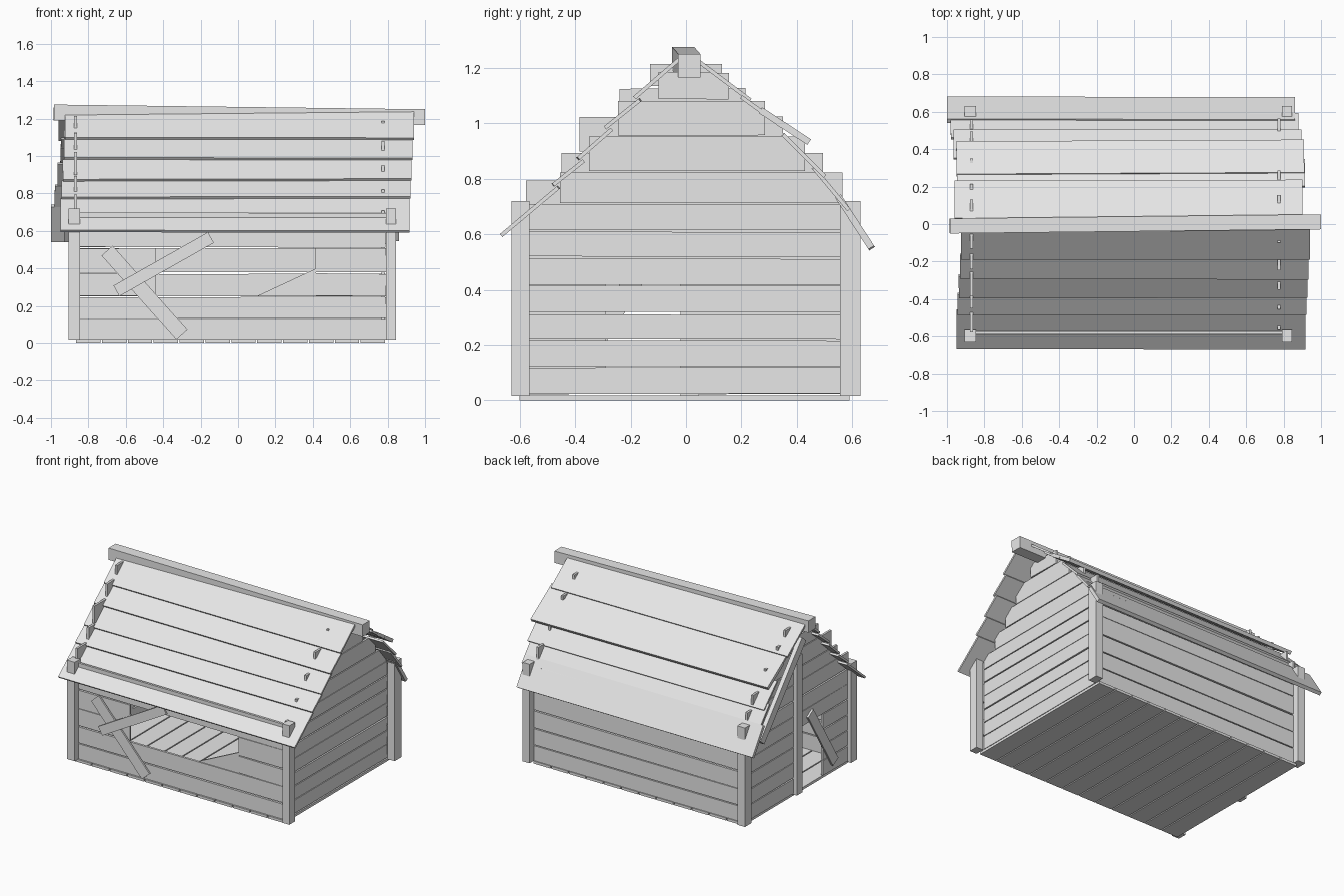
import bpy
import bmesh
import random
from mathutils import Matrix, Vector

random.seed(4)
if "Cube" in bpy.data.objects:
    bpy.data.objects.remove(bpy.data.objects["Cube"])

# Single weathered wood colour
wood = bpy.data.materials.new("pale_grey_wood")
wood.use_nodes = True
GREY = (0.8, 0.8, 0.8, 1)
wood.diffuse_color = GREY
wood.node_tree.nodes["Principled BSDF"].inputs["Base Color"].default_value = GREY


def add_mesh(name, bm):
    bmesh.ops.recalc_face_normals(bm, faces=bm.faces)
    mesh = bpy.data.meshes.new(name)
    bm.to_mesh(mesh)
    bm.free()
    mesh.materials.append(wood)
    obj = bpy.data.objects.new(name, mesh)
    bpy.context.collection.objects.link(obj)
    return obj


def beam(name, start, end, width, depth, facing):
    """Box from start to end; depth is measured along the facing direction."""
    a, b = Vector(start), Vector(end)
    along = (b - a).normalized()
    side = Vector(facing).cross(along).normalized()
    out = along.cross(side)
    rot = Matrix((along, side, out)).transposed().to_4x4()
    size = Matrix.Diagonal(((b - a).length, width, depth, 1))
    bm = bmesh.new()
    bmesh.ops.create_cube(bm, size=1, matrix=Matrix.Translation((a + b) / 2) @ rot @ size)
    return add_mesh(name, bm)


def box(name, x, y, z):
    mid = [(r[0] + r[1]) / 2 for r in (x, y, z)]
    return beam(name, (x[0], mid[1], mid[2]), (x[1], mid[1], mid[2]),
                y[1] - y[0], z[1] - z[0], (0, 0, 1))


def wobble():
    return random.uniform(-0.003, 0.003)


def wall_plank(name, axis, offset, span, rows, thick=0.016):
    """Upright plank, running along x (long wall) or y (gable)."""
    z = (rows[0] + rows[1]) / 2
    ends = []
    for s in span:
        h = z + wobble()
        ends.append((s, offset, h) if axis == "x" else (offset, s, h))
    facing = (0, 1, 0) if axis == "x" else (1, 0, 0)
    return beam(name, ends[0], ends[1], rows[1] - rows[0] - 0.006, thick, facing)


def pairs(values):
    return list(zip(values, values[1:]))


# Floor boards
count, x0, x1 = 12, -0.87, 0.79
pitch = (x1 - x0) / count
for i in range(count):
    left = x0 + i * pitch
    box("floor_board", (left + 0.004, left + pitch - 0.004), (-0.6, 0.59), (0, 0.018))

# Corner posts, reaching up through the roof
for x in ((-0.905, -0.845), (0.79, 0.845)):
    box("front_post", x, (-0.63, -0.565), (0.016, 0.72))
    box("back_post", x, (0.555, 0.63), (0.016, 0.72))

# Long walls; the front one has a wide opening
levels = [0.015, 0.13, 0.25, 0.375, 0.51]
LEFT, RIGHT = -0.85, 0.79
for row in pairs(levels + [0.6, 0.7]):
    wall_plank("back_wall_plank", "x", 0.575, (LEFT, RIGHT), row)
for row in pairs(levels + [0.7]):
    if 0.2 < row[0] < 0.5:
        wall_plank("front_wall_plank", "x", -0.58, (LEFT, -0.44), row)
        wall_plank("front_wall_plank", "x", -0.58, (0.415, RIGHT), row)
    else:
        wall_plank("front_wall_plank", "x", -0.58, (LEFT, RIGHT), row)

# Splintered remnant in the lower corner of the opening
bm = bmesh.new()
tri = [bm.verts.new((x, -0.588, z)) for x, z in ((0.1, 0.252), (0.418, 0.252), (0.418, 0.4))]
face = bm.faces.new(tri)
ext = bmesh.ops.extrude_face_region(bm, geom=[face])
bmesh.ops.translate(bm, vec=(0, 0.016, 0),
                    verts=[v for v in ext["geom"] if isinstance(v, bmesh.types.BMVert)])
add_mesh("broken_plank", bm)

# Crossed boards nailed to the front
beam("cross_board_long", (-0.3, -0.604, 0.045), (-0.7, -0.604, 0.495), 0.08, 0.012, (0, 1, 0))
beam("cross_board_short", (-0.65, -0.616, 0.28), (-0.145, -0.616, 0.565), 0.065, 0.012, (0, 1, 0))

# Right-hand model-left gable: closed, stepped planks
for row in pairs([0.02, 0.12, 0.22, 0.315, 0.415, 0.515, 0.61, 0.71]):
    wall_plank("left_gable_plank", "y", 0.775, (-0.565, 0.56), row)
steps = [(-0.455, 0.565), (-0.35, 0.43), (-0.245, 0.285), (-0.1, 0.155)]
for row, span in zip(pairs([0.71, 0.825, 0.955, 1.085, 1.187]), steps):
    wall_plank("left_gable_plank", "y", 0.775, span, row)

# Opposite gable: doorway beside a middle post
for row in pairs([0.02, 0.13, 0.24, 0.35, 0.46, 0.57, 0.68]):
    if row[1] < 0.5:
        wall_plank("right_gable_plank", "y", -0.868, (-0.565, -0.29), row)
        wall_plank("right_gable_plank", "y", -0.868, (0, 0.56), row)
    else:
        wall_plank("right_gable_plank", "y", -0.868, (-0.565, 0.56), row)
steps = [(-0.577, 0.56), (-0.45, 0.495), (-0.385, 0.35), (-0.24, 0.215), (-0.13, 0.13)]
for row, span in zip(pairs([0.68, 0.795, 0.897, 1.027, 1.13, 1.215]), steps):
    wall_plank("right_gable_plank", "y", -0.868, span, row)
box("door_post", (-0.905, -0.86), (-0.02, 0.045), (0.016, 1.0))
beam("door_brace", (-0.885, -0.13, 0.53), (-0.885, -0.41, 0.08), 0.07, 0.014, (1, 0, 0))
beam("leaning_gable_board", (-0.915, 0.0, 1.12), (-0.915, 0.47, 0.56), 0.06, 0.03, (1, 0, 0))


def roof_plank(name, top, bottom, x, skew, thick):
    """Sloping plank; top and bottom are (y, z), skew tips its far end."""
    t, b = Vector((0, *top)), Vector((0, *bottom))
    mid = (t + b) / 2
    normal = Vector((1, 0, 0)).cross(b - t)
    if normal.z < 0:
        normal = -normal
    slide = (b - t).normalized() * skew
    start = Vector((x[0], 0, 0)) + mid - slide
    end = Vector((x[1], 0, 0)) + mid + slide
    return beam(name, start, end, (b - t).length, thick, normal)


# Front roof, each plank tucked under the one above
eaves = [(-0.02, 1.235), (-0.185, 1.093), (-0.29, 0.985), (-0.39, 0.872), (-0.48, 0.777), (-0.665, 0.597)]
for i, (upper, lower) in enumerate(pairs(eaves)):
    top = (upper[0] + 0.02, upper[1] - 0.008) if i else upper
    shift = -0.006 * i
    roof_plank("front_roof_plank", top, lower, (-0.925 + shift, 0.94 + shift), wobble(), 0.014)

# Back roof, more uneven, with one sprung plank
back = [((0.03, 1.235), (0.23, 1.085), -0.96),
        ((0.2, 1.095), (0.345, 0.99), -0.945),
        ((0.265, 1.05), (0.44, 0.935), -0.95),
        ((0.35, 0.96), (0.5, 0.81), -0.965),
        ((0.46, 0.84), (0.585, 0.69), -0.98),
        ((0.55, 0.735), (0.67, 0.55), -1.0)]
for i, (top, lower, left) in enumerate(back):
    thick = 0.024 if i in (2, 5) else 0.014
    roof_plank("back_roof_plank", top, lower, (left, left + 1.86), wobble() * 2, thick)

# Sagging ridge beam
beam("ridge_beam", (-0.985, -0.01, 1.233), (1.0, 0.012, 1.208), 0.08, 0.084, (0, 0, 1))
